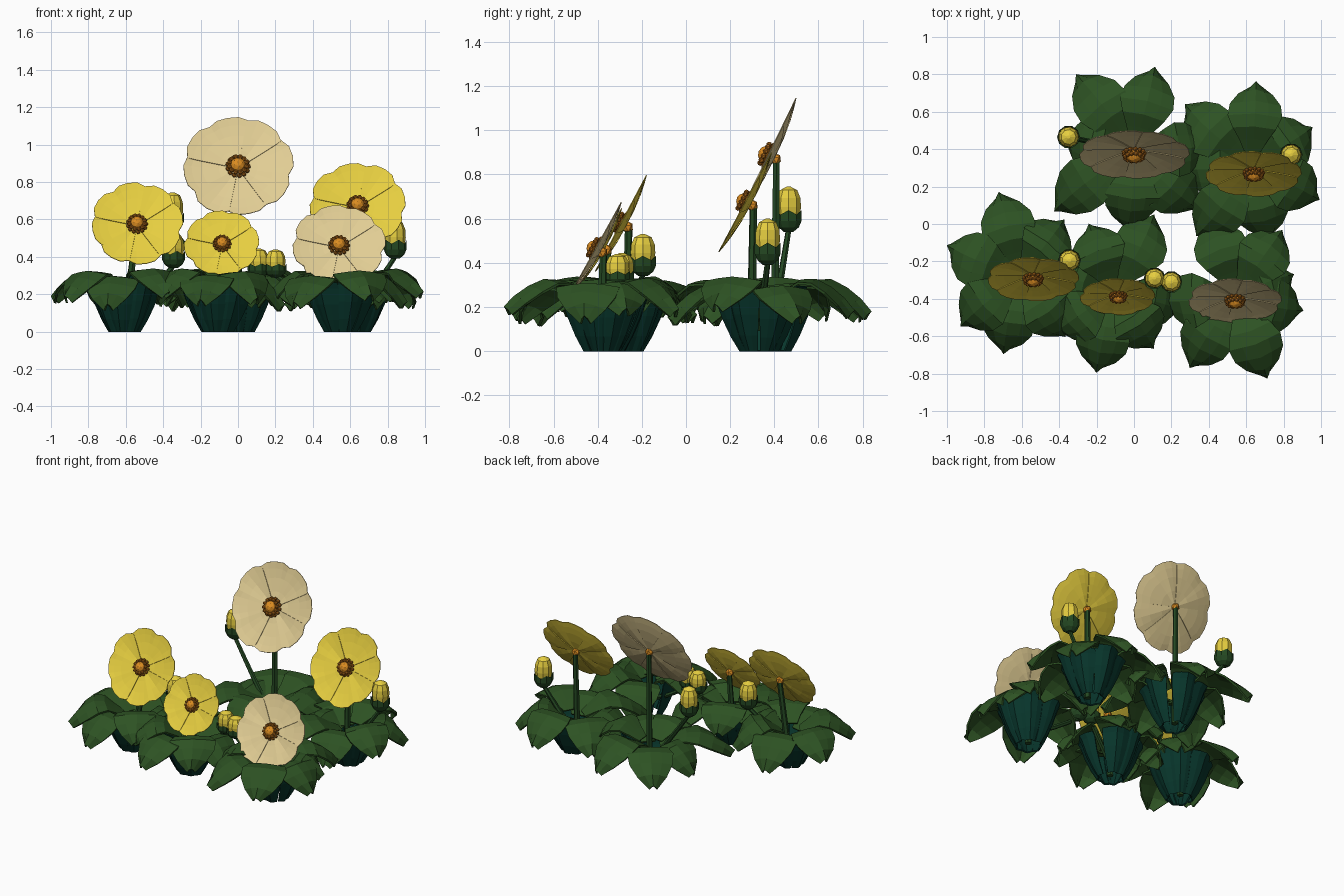
import bpy, bmesh, math, random
from mathutils import Vector, Matrix

if "Cube" in bpy.data.objects:
    bpy.data.objects.remove(bpy.data.objects["Cube"])

random.seed(4)

def mat(name, r, g, b):
    lin = lambda c: ((c / 255 + 0.055) / 1.055) ** 2.4 if c > 10 else c / 255 / 12.92
    m = bpy.data.materials.new(name)
    m.diffuse_color = (lin(r), lin(g), lin(b), 1)
    m.use_nodes = True
    m.node_tree.nodes["Principled BSDF"].inputs["Base Color"].default_value = m.diffuse_color
    return m

LEAF = mat("leaf green", 45, 82, 35)
TEAL = mat("base teal", 8, 54, 44)
STEM = mat("stem green", 36, 72, 34)
YELLOW = mat("petal yellow", 230, 206, 64)
CREAM = mat("petal cream", 225, 205, 148)
ORANGE = mat("pollen orange", 222, 142, 34)
BROWN = mat("stamen brown", 175, 106, 28)

def finish(bm, name, mats, thick=0):
    bmesh.ops.recalc_face_normals(bm, faces=bm.faces)
    me = bpy.data.meshes.new(name)
    bm.to_mesh(me)
    bm.free()
    for m in mats:
        me.materials.append(m)
    ob = bpy.data.objects.new(name, me)
    bpy.context.collection.objects.link(ob)
    if thick:
        s = ob.modifiers.new("thickness", "SOLIDIFY")
        s.thickness, s.offset = thick, 0
    return ob

def skin(bm, rows, wrap=False):
    """Join rows of points with quads."""
    vs = [[bm.verts.new(p) for p in row] for row in rows]
    for i in range(len(vs) - 1):
        n = len(vs[i])
        for j in range(n if wrap else n - 1):
            k = (j + 1) % n
            bm.faces.new((vs[i][j], vs[i][k], vs[i + 1][k], vs[i + 1][j]))
    return vs

# blade section: (share of length, height, half width); stalk section: (radius, height, half width)
BLADE = [(0.0, 0.225, 0.045), (0.18, 0.265, 0.075), (0.36, 0.308, 0.115), (0.54, 0.312, 0.145),
         (0.72, 0.28, 0.135), (0.88, 0.235, 0.09), (1.0, 0.185, 0.022)]
STALK = [(0.085, 0.0, 0.03), (0.125, 0.07, 0.05), (0.165, 0.16, 0.07), (0.195, 0.25, 0.085), (0.215, 0.285, 0.085)]
ACROSS = (-1, -0.5, 0, 0.5, 1)

def leaves(name, cx, cy, specs):
    blade, stalk = bmesh.new(), bmesh.new()
    o = Vector((cx, cy, 0))
    for n, (ang, length) in enumerate(specs):
        a = math.radians(ang)
        u, v = Vector((math.cos(a), math.sin(a), 0)), Vector((-math.sin(a), math.cos(a), 0))
        lift = (0.012 if n % 2 else -0.012) + random.uniform(-0.008, 0.008)
        droop, skew = random.uniform(-0.025, 0.015), random.uniform(-0.04, 0.04)
        rows = []
        for t, z, w in BLADE:
            rad = 0.06 + (length - 0.06) * t
            rows.append([o + u * (rad - 0.03 * abs(s) * t) + v * (s * w + skew * t * (1 - t) * 2)
                         + Vector((0, 0, z + lift + droop * t ** 3 - 0.035 * abs(s) ** 1.4 * t))
                         for s in ACROSS])
        skin(blade, rows)
        # folded stalk below the blade
        skin(stalk, [[o + u * (r - 0.05 * abs(s) ** 1.5 * (0.4 + 2 * z)) + v * (s * w) + Vector((0, 0, z + (lift - 0.005) * z / 0.285))
                      for s in ACROSS] for r, z, w in STALK])
    finish(blade, name + "_leaves", [LEAF], 0.012)
    finish(stalk, name + "_leaf_stalks", [TEAL], 0.01)

def tube(name, a, b, r0, r1):
    """Six-sided stem."""
    a, b = Vector(a), Vector(b)
    bm = bmesh.new()
    q = (b - a).to_track_quat('Z', 'Y')
    rows = []
    for i in range(5):
        t = i / 4
        c = a.lerp(b, t) + Vector((0, 0, -0.03 * math.sin(math.pi * t) * (1 - abs((b - a).normalized().z))))
        r = r0 + (r1 - r0) * t
        rows.append([c + q @ Vector((r * math.cos(k * math.pi / 3), r * math.sin(k * math.pi / 3), 0))
                     for k in range(6)])
    vs = skin(bm, rows, True)
    bm.faces.new(vs[0])
    bm.faces.new(vs[-1])
    finish(bm, name, [STEM])

def flower(name, c, R, tilt, color, petals=8):
    M = Matrix.Translation(c) @ Matrix.Rotation(math.radians(90 - tilt), 4, 'X')
    # ring of petals, alternately in front of and behind their neighbours
    bm = bmesh.new()
    half = math.pi / petals
    for k in range(petals):
        mid = 2 * half * k + half * 0.5
        size = random.uniform(0.98, 1.03)
        front = 1 if k % 2 else -1
        rows = []
        for r in (0.08, 0.35, 0.65, 0.85, 1.0):
            row = []
            for s in ACROSS:
                a = mid + s * half * 1.06
                rr = r * R * (1 + (size - 1) * (1 - s * s) - 0.07 * s ** 4 * r ** 3)
                z = R * (0.10 * r * r - 0.05 + 0.05 * front * r * (1 - r) * abs(s) - 0.04 * (1 - abs(s)) * r * (1 - r))
                row.append(M @ Vector((rr * math.cos(a), rr * math.sin(a), z)))
            rows.append(row)
        skin(bm, rows)
    finish(bm, name + "_petals", [color], 0.004)
    # pollen heart, with the receptacle behind
    bm = bmesh.new()
    h = R * 0.11 + 0.01
    bmesh.ops.create_icosphere(bm, subdivisions=2, radius=h, matrix=M @ Matrix.Translation((0, 0, 0.45 * h)))
    bmesh.ops.create_icosphere(bm, subdivisions=1, radius=0.028, matrix=M @ Matrix.Translation((0, 0, -0.022)))
    finish(bm, name + "_heart", [ORANGE])
    # stamens
    bm = bmesh.new()
    for ring, (rad, z, n) in enumerate(((1.3, 0.2, 13), (1.12, 0.75, 12))):
        for k in range(n):
            a = 2 * math.pi * (k + ring / 2) / n
            p = Vector((rad * h * math.cos(a), rad * h * math.sin(a), z * h))
            bmesh.ops.create_icosphere(bm, subdivisions=1, radius=h * 0.33, matrix=M @ Matrix.Translation(p))
    finish(bm, name + "_stamens", [BROWN])

def lathe(bm, c, prof, n):
    rows = [[(c[0] + r * math.cos(2 * math.pi * k / n), c[1] + r * math.sin(2 * math.pi * k / n), c[2] + z)
             for k in range(n)] for r, z in prof]
    return skin(bm, rows, True)

def bud(name, c, r, h):
    bm = bmesh.new()
    prof = [(0.6, 0.2), (0.92, 0.38), (1.0, 0.55), (0.95, 0.75), (0.7, 0.92), (0.15, 1.0)]
    vs = lathe(bm, c, [(a * r, z * h) for a, z in prof], 9)
    bm.faces.new(vs[-1])
    finish(bm, name + "_bud", [YELLOW])
    # cup of pointed sepals
    bm = bmesh.new()
    vs = lathe(bm, c, [(0.4 * r, 0), (0.85 * r, 0.1 * h), (1.08 * r, 0.24 * h), (1.08 * r, 0.38 * h)], 10)
    bm.faces.new(vs[0])
    for k in range(0, 10, 2):
        vs[-1][k].co.z += 0.1 * h
    finish(bm, name + "_sepals", [STEM])

# name, centre, leaf (angle, length), flower (centre, radius, tilt, colour), bud (base, radius, height)
PLANTS = [
    ("left", (-0.61, -0.28),
     [(104, .46), (52, .38), (157, .42), (220, .41), (258, .42), (307, .40), (2, .34)],
     ((-0.54, -0.285, 0.572), 0.245, 28, YELLOW), ((-0.345, -0.195, 0.34), 0.057, 0.19)),
    ("middle", (-0.11, -0.36),
     [(62, .46), (110, .38), (162, .36), (215, .38), (258, .44), (305, .37), (345, .37)],
     ((-0.085, -0.38, 0.467), 0.20, 29, YELLOW), ((0.11, -0.29, 0.29), 0.054, 0.155)),
    ("right", (0.55, -0.38),
     [(110, .43), (55, .42), (347, .36), (290, .47), (237, .46), (185, .40), (20, .32)],
     ((0.54, -0.40, 0.457), 0.245, 29, CREAM), ((0.20, -0.31, 0.29), 0.054, 0.15)),
    ("back_middle", (0.0, 0.39),
     [(127, .51), (76, .46), (217, .53), (265, .42), (318, .46), (5, .40), (172, .38)],
     ((0, 0.385, 0.88), 0.295, 26, CREAM), ((-0.35, 0.465, 0.54), 0.057, 0.205)),
    ("back_right", (0.63, 0.33),
     [(139, .47), (87, .43), (30, .37), (331, .41), (283, .42), (233, .49), (185, .38)],
     ((0.64, 0.28, 0.67), 0.255, 28, YELLOW), ((0.84, 0.37, 0.39), 0.057, 0.21)),
]

for name, (cx, cy), specs, fl, bd in PLANTS:
    leaves(name, cx, cy, specs)
    c, R, tilt, color = fl
    flower(name + "_flower", c, R, tilt, color)
    tube(name + "_stem", (cx, c[1] + 0.015, 0.02), (c[0], c[1] + 0.025, c[2] - 0.015), 0.022, 0.017)
    base, r, h = bd
    bud(name, base, r, h)
    tube(name + "_bud_stem", (cx, cy, 0.1), (base[0], base[1], base[2] + 0.01), 0.018, 0.013)
